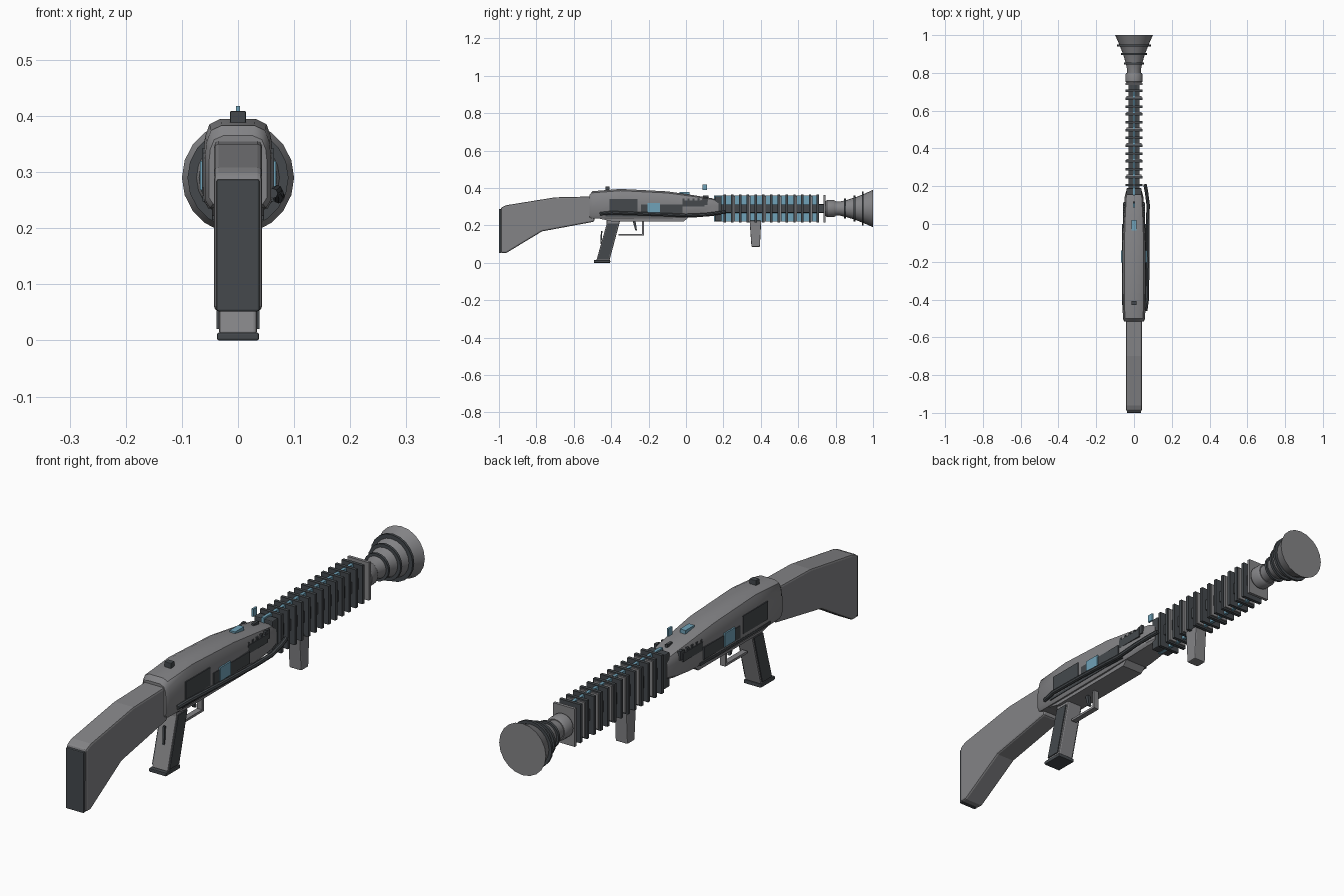
import bpy, bmesh, math
from mathutils import Vector

if "Cube" in bpy.data.objects:
    bpy.data.objects.remove(bpy.data.objects["Cube"])


def material(name, rgb):
    m = bpy.data.materials.new(name)
    m.diffuse_color = (*rgb, 1)
    m.use_nodes = True
    m.node_tree.nodes["Principled BSDF"].inputs["Base Color"].default_value = m.diffuse_color
    return m


GREY = material("mid grey", (0.23, 0.23, 0.24))
DARK = material("charcoal", (0.058, 0.066, 0.073))
BLUE = material("steel blue", (0.16, 0.36, 0.48))


def finish(name, bm, mat, bevel=0.0, smooth=False):
    bmesh.ops.recalc_face_normals(bm, faces=bm.faces)
    me = bpy.data.meshes.new(name)
    bm.to_mesh(me)
    bm.free()
    me.materials.append(mat)
    ob = bpy.data.objects.new(name, me)
    bpy.context.collection.objects.link(ob)
    if bevel:
        b = ob.modifiers.new("bevel", 'BEVEL')
        b.width, b.segments, b.limit_method = bevel, 2, 'ANGLE'
        b.angle_limit = math.radians(50)
    if smooth:
        bpy.ops.object.select_all(action='DESELECT')
        ob.select_set(True)
        bpy.context.view_layer.objects.active = ob
        bpy.ops.object.shade_smooth_by_angle(angle=math.radians(35))
    return ob


def loft(name, rings, mat, bevel=0.0, smooth=False):
    """Skin a list of equal length closed rings and cap both ends."""
    bm = bmesh.new()
    vs = [[bm.verts.new(p) for p in r] for r in rings]
    n = len(rings[0])
    for a, b in zip(vs, vs[1:]):
        for i in range(n):
            bm.faces.new((a[i], a[(i + 1) % n], b[(i + 1) % n], b[i]))
    bm.faces.new(vs[0])
    bm.faces.new(vs[-1])
    return finish(name, bm, mat, bevel, smooth)


def box(name, x, y, z, mat, bevel=0.0):
    """Box from (min, max) pairs."""
    rings = [[(x[0], v, z[0]), (x[1], v, z[0]), (x[1], v, z[1]), (x[0], v, z[1])] for v in y]
    return loft(name, rings, mat, bevel)


def extrude(name, x, pts, mat, bevel=0.0):
    """Side profile of (y, z) points, swept across x."""
    return loft(name, [[(v, y, z) for y, z in pts] for v in x], mat, bevel)


def lathe(name, prof, mat, sides=20, x=0, z=0.29):
    """Profile of (y, radius) points turned around the barrel axis."""
    rings = [[(x + r * math.cos(2 * math.pi * i / sides), y,
               z + r * math.sin(2 * math.pi * i / sides)) for i in range(sides)]
             for y, r in prof]
    return loft(name, rings, mat, smooth=True)


def tube(name, pts, radius, mat, sides=8):
    """Round tube along a polyline running mostly along y."""
    rings = []
    for i, p in enumerate(pts):
        d = (Vector(pts[min(i + 1, len(pts) - 1)]) - Vector(pts[max(i - 1, 0)])).normalized()
        u = d.cross(Vector((1, 0, 0))).normalized()
        w = d.cross(u)
        rings.append([Vector(p) + radius * (math.cos(a) * u + math.sin(a) * w)
                      for a in (2 * math.pi * k / sides for k in range(sides))])
    return loft(name, rings, mat, smooth=True)


# Shoulder stock and butt pad
extrude("stock", (-0.043, 0.043),
        [(-0.99, 0.053), (-0.96, 0.053), (-0.77, 0.168), (-0.49, 0.22),
         (-0.49, 0.355), (-0.70, 0.35), (-0.96, 0.308), (-0.99, 0.295)], GREY, 0.008)
box("butt_pad", (-0.038, 0.038), (-1.0, -0.985), (0.052, 0.287), DARK, 0.003)

# Receiver: lofted cross-sections (y, half width, bottom, top)
rings = []
for y, w, b, t in [(-0.515, 0.052, 0.243, 0.365), (-0.50, 0.059, 0.236, 0.383),
                   (-0.35, 0.062, 0.235, 0.395), (-0.10, 0.062, 0.237, 0.382),
                   (0.05, 0.056, 0.243, 0.36), (0.14, 0.05, 0.25, 0.345),
                   (0.175, 0.042, 0.255, 0.333)]:
    h = t - b
    half = [(0.85, 0.0), (1.0, 0.1), (1.0, 0.6), (0.95, 0.8), (0.82, 0.94), (0.5, 1.0)]
    rings.append([(w * u, y, b + h * v) for u, v in half] +
                 [(-w * u, y, b + h * v) for u, v in reversed(half)])
loft("receiver", rings, GREY, smooth=True)
extrude("receiver_underside", (-0.046, 0.046),
        [(-0.48, 0.24), (-0.40, 0.222), (-0.01, 0.222), (0.02, 0.25), (-0.48, 0.25)], GREY)

# Side panels, vent teeth and blue windows on both sides
for s, side in ((1, "right"), (-1, "left")):
    def plate(name, y, z, out, mat):
        box(f"{name}_{side}", sorted((s * 0.045, s * out)), y, z, mat)
    plate("rear_panel", (-0.41, -0.26), (0.272, 0.342), 0.064, DARK)
    plate("middle_panel", (-0.24, -0.02), (0.265, 0.312), 0.0645, DARK)
    plate("front_panel", (-0.02, 0.10), (0.30, 0.333), 0.059, DARK)
    plate("blue_window", (-0.205, -0.14), (0.268, 0.32), 0.068, BLUE)
    for i in range(5):
        y = -0.02 + i * 0.027
        plate(f"vent_tooth_{i}", (y, y + 0.011), (0.33, 0.343), 0.057, DARK)
    plate("front_notch", (0.10, 0.115), (0.31, 0.346), 0.057, DARK)
    box(f"lower_rail_{side}", sorted((s * 0.045, s * 0.063)), (-0.43, 0.0),
        (0.248, 0.258), DARK)

# Hose along the right side
tube("side_hose", [(0.062, -0.46, 0.262), (0.07, -0.40, 0.268), (0.073, -0.22, 0.262),
                   (0.072, 0.0, 0.253), (0.075, 0.10, 0.257), (0.066, 0.17, 0.266),
                   (0.058, 0.21, 0.272)], 0.009, DARK)

# Sights and top inlay
box("rear_sight", (-0.014, 0.014), (-0.43, -0.408), (0.385, 0.409), DARK, 0.002)
box("front_sight", (-0.004, 0.004), (0.088, 0.112), (0.388, 0.418), BLUE)
box("top_inlay", (-0.012, 0.012), (-0.035, 0.02), (0.36, 0.379), BLUE)
box("sight_rib", (-0.005, 0.005), (0.09, 0.12), (0.34, 0.36), DARK)

# Pistol grip with dark side panels and base
grip = [(-0.48, 0.01), (-0.41, 0.01), (-0.355, 0.215), (-0.35, 0.235), (-0.425, 0.235), (-0.425, 0.205)]
extrude("pistol_grip", (-0.034, 0.034), grip, GREY, 0.006)
for s, side in ((1, "right"), (-1, "left")):
    extrude(f"grip_panel_{side}", (s * 0.030, s * 0.038),
            [(-0.472, 0.02), (-0.414, 0.02), (-0.363, 0.21), (-0.418, 0.21)], DARK)
box("grip_base", (-0.037, 0.037), (-0.493, -0.405), (0.0, 0.014), DARK, 0.003)
extrude("grip_back_strap", (-0.004, 0.004),
        [(-0.458, 0.10), (-0.452, 0.10), (-0.447, 0.17), (-0.455, 0.17)], DARK)

# Trigger guard and trigger
extrude("trigger_guard", (-0.011, 0.011),
        [(-0.36, 0.145), (-0.225, 0.145), (-0.225, 0.225), (-0.235, 0.225),
         (-0.235, 0.154), (-0.36, 0.154)], GREY)
extrude("trigger", (-0.006, 0.006),
        [(-0.285, 0.225), (-0.272, 0.175), (-0.262, 0.172), (-0.27, 0.225)], DARK)

# Barrel, blue coolant core and dark guide rods
lathe("barrel", [(0.15, 0.024), (0.77, 0.024)], DARK, 16)
box("coolant_core", (-0.006, 0.006), (0.15, 0.71), (0.221, 0.361), BLUE)
for s, side in ((1, "right"), (-1, "left")):
    box(f"guide_rod_{side}", sorted((s * 0.012, s * 0.028)), (0.16, 0.74), (0.268, 0.312), DARK)

# Cooling fins alternating dark and grey
for i in range(13):
    y = 0.20 + i * 0.0415
    box(f"dark_fin_{i}", (-0.045, 0.045), (y, y + 0.013), (0.215, 0.364), DARK)
    if i % 2:
        box(f"grey_fin_{i}", (-0.039, 0.039), (y + 0.013, y + 0.02), (0.222, 0.358), GREY)
box("fin_root", (-0.04, 0.04), (0.155, 0.19), (0.222, 0.355), DARK, 0.004)
box("fin_end_plate", (-0.046, 0.046), (0.735, 0.747), (0.215, 0.362), GREY)

# Front hand grip
extrude("front_grip", (-0.026, 0.026),
        [(0.35, 0.085), (0.395, 0.085), (0.402, 0.225), (0.34, 0.225)], GREY, 0.004)

# Flared muzzle with collar and rings
lathe("muzzle_collar", [(0.747, 0.04), (0.755, 0.046), (0.79, 0.046), (0.80, 0.04)], GREY)
lathe("muzzle_flare", [(0.78, 0.036), (0.82, 0.037), (0.86, 0.046), (0.91, 0.062),
                       (0.96, 0.082), (1.0, 0.1)], GREY)
for i, (y, r) in enumerate([(0.85, 0.053), (0.90, 0.07), (0.945, 0.09)]):
    lathe(f"muzzle_ring_{i}", [(y - 0.005, r), (y + 0.005, r)], DARK)
